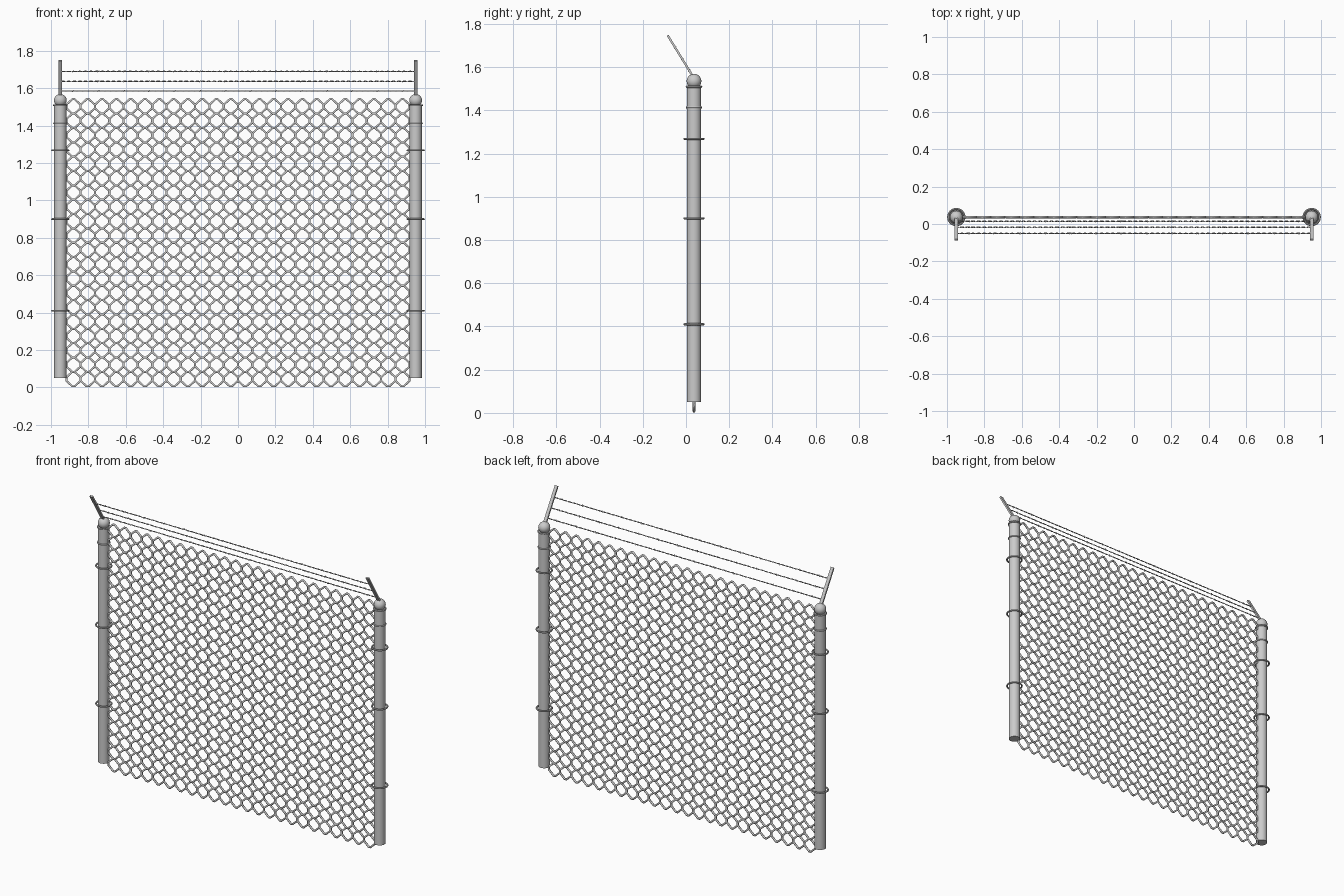
import bpy
import math
from mathutils import Vector

if "Cube" in bpy.data.objects:
    bpy.data.objects.remove(bpy.data.objects["Cube"])

PY = 0.037          # fence plane
PX = 0.95           # post position


def smooth(ob):
    bpy.ops.object.select_all(action='DESELECT')
    bpy.context.view_layer.objects.active = ob
    ob.select_set(True)
    bpy.ops.object.shade_smooth_by_angle(angle=math.radians(40))


def cylinder(name, x, z0, z1, r):
    bpy.ops.mesh.primitive_cylinder_add(vertices=32, radius=r, depth=z1 - z0,
                                        location=(x, PY, (z0 + z1) / 2))
    ob = bpy.context.object
    ob.name = name
    smooth(ob)


def ring(name, x, z, r):
    bpy.ops.mesh.primitive_torus_add(major_radius=r, minor_radius=0.005,
                                     major_segments=32, minor_segments=8,
                                     location=(x, PY, z))
    bpy.context.object.name = name
    smooth(bpy.context.object)


def wires(name, paths, r, cyclic=False):
    cu = bpy.data.curves.new(name, 'CURVE')
    cu.dimensions = '3D'
    cu.bevel_depth = r
    cu.bevel_resolution = 1
    cu.use_fill_caps = True
    for pts in paths:
        s = cu.splines.new('POLY')
        s.points.add(len(pts) - 1)
        for p, co in zip(s.points, pts):
            p.co = (*co, 1)
        s.use_cyclic_u = cyclic
    ob = bpy.data.objects.new(name, cu)
    bpy.context.collection.objects.link(ob)


# Chain link mesh: rounded diamond cells, touching on all sides
COLS, ROWS, P = 24, 20, 0.0767
cell = [(0.0375, -0.010), (0.0375, 0.010), (0.006, 0.0387), (-0.006, 0.0387),
        (-0.0375, 0.010), (-0.0375, -0.010), (-0.006, -0.0387), (0.006, -0.0387)]
cells = []
for i in range(COLS):
    for j in range(ROWS):
        cx, cz = (i - (COLS - 1) / 2) * 0.0765, 0.0452 + j * P
        cells.append([(cx + a, PY, cz + b) for a, b in cell])
wires("chain_link_mesh", cells, 0.0065, True)

# Slanted arm line, shared by arms and barbed wires
foot, tip = Vector((0, 0.033, 1.555)), Vector((0, -0.085, 1.747))
d = tip - foot

for side, x in (("left", -PX), ("right", PX)):
    # Post and domed cap
    cylinder(side + "_post", x, 0.05, 1.51, 0.033)
    bpy.ops.mesh.primitive_uv_sphere_add(segments=32, ring_count=16, radius=0.034,
                                         location=(x, PY, 1.535))
    bpy.context.object.name = side + "_cap"
    smooth(bpy.context.object)
    # Snug collars near the top
    ring(side + "_upper_collar", x, 1.509, 0.034)
    ring(side + "_lower_collar", x, 1.413, 0.033)
    # Tension bands
    for k, z in enumerate((0.41, 0.90, 1.268)):
        ring(f"{side}_band_{k + 1}", x, z, 0.044)
    # Flat slanted arm
    mid = (foot + tip) / 2
    bpy.ops.mesh.primitive_cube_add(size=1, location=(x, mid.y, mid.z),
                                    rotation=(math.atan2(-d.y, d.z), 0, 0))
    arm = bpy.context.object
    arm.name = side + "_arm"
    arm.scale = (0.02, 0.01, d.length)

# Barbed wires: two twisted strands with short barbs
for k, z in enumerate((1.585, 1.637, 1.69)):
    y = foot.y + d.y * (z - foot.z) / d.z
    n = 190
    paths = []
    for ph in (0, math.pi):
        paths.append([(-PX + 2 * PX * t / n,
                       y + 0.002 * math.cos(t * 1.05 + ph),
                       z + 0.002 * math.sin(t * 1.05 + ph)) for t in range(n + 1)])
    for b in range(14):
        bx = -PX + 0.068 + b * 0.1357
        for s in (-1, 1):
            paths.append([(bx - 0.004, y - 0.004 * s, z - 0.004),
                          (bx + 0.004, y + 0.004 * s, z + 0.004)])
    wires(f"barbed_wire_{k + 1}", paths, 0.0018)
